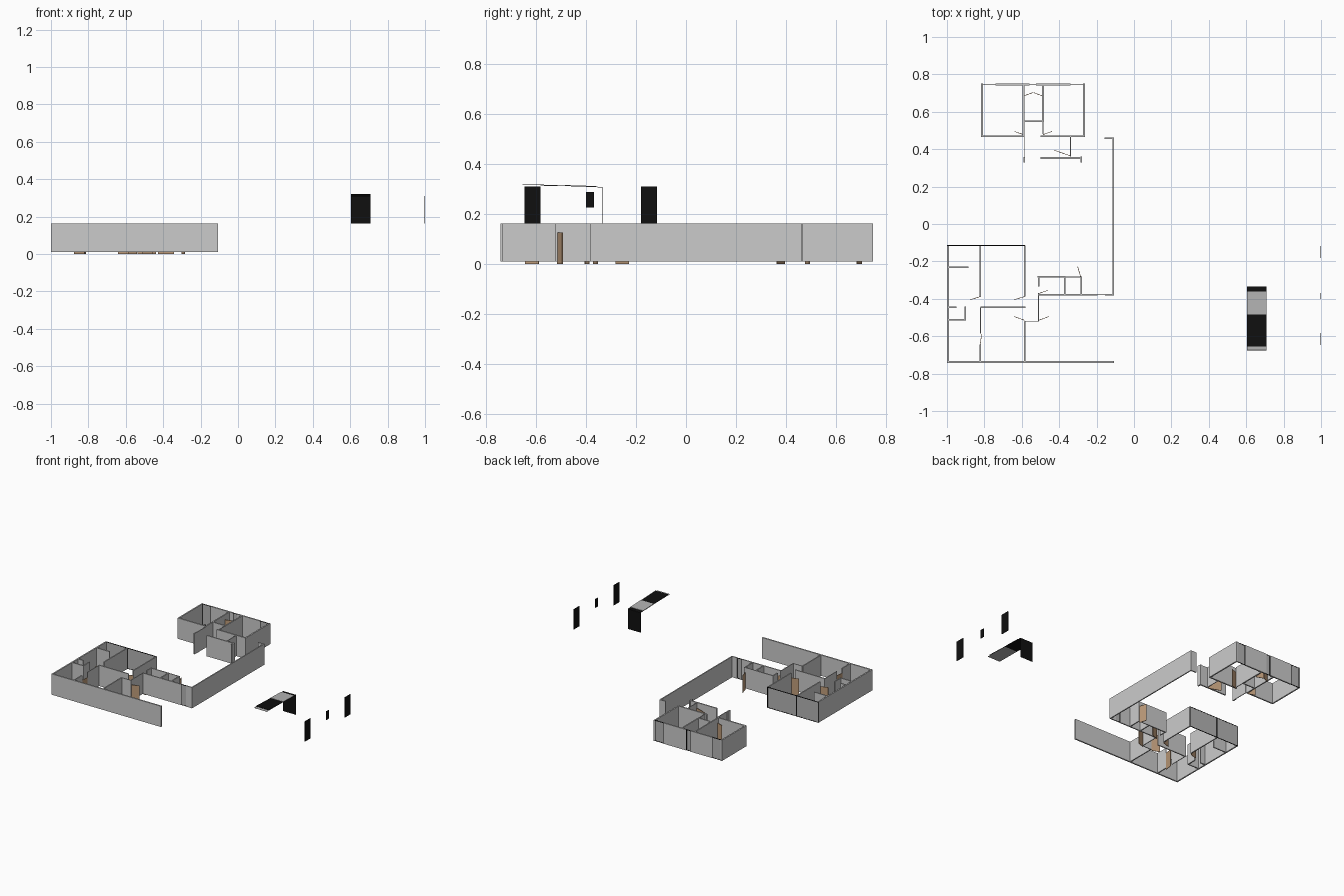
import bpy, bmesh, math
from mathutils import Matrix, Vector

Z0, Z1 = 0.01, 0.163          # wall bottom and top
DOOR_TOP = 0.127


def material(name, rgb):
    m = bpy.data.materials.new(name)
    m.diffuse_color = (*rgb, 1)
    return m


BLACK = material("black", (0.005, 0.005, 0.005))
BROWN = material("door_wood", (0.5, 0.32, 0.19))
GLASS = material("pale_glass", (0.45, 0.45, 0.45))


def slab(bm, a, b, t, z0, z1):
    """Upright box of thickness t whose centre line runs from a to b."""
    a, b = Vector(a), Vector(b)
    d, c = b - a, (a + b) / 2
    mat = (Matrix.Translation((c.x, c.y, (z0 + z1) / 2))
           @ Matrix.Rotation(math.atan2(d.y, d.x), 4, 'Z')
           @ Matrix.Diagonal((d.length, t, z1 - z0, 1)))
    bmesh.ops.create_cube(bm, size=1, matrix=mat)


def finish(name, bm, mat=None):
    me = bpy.data.meshes.new(name)
    bm.to_mesh(me)
    bm.free()
    ob = bpy.data.objects.new(name, me)
    bpy.context.collection.objects.link(ob)
    if mat:
        me.materials.append(mat)
    return ob


def walls(name, segments, t, z0=Z0, z1=Z1, mat=None):
    bm = bmesh.new()
    for x0, y0, x1, y1 in segments:
        slab(bm, (x0, y0), (x1, y1), t, z0, z1)
    return finish(name, bm, mat)


def window(name, x0, x1, y):
    """Thin pane in a slim black frame."""
    pane = bmesh.new()
    slab(pane, (x0, y), (x1, y), 0.002, Z0, Z1)
    finish(name + "_pane", pane, GLASS)
    f = 0.004
    bm = bmesh.new()
    for x in (x0 + f / 2, x1 - f / 2):
        slab(bm, (x - f / 2, y), (x + f / 2, y), 0.004, Z0, Z1)
    for z in (Z0, Z1 - f):
        slab(bm, (x0, y), (x1, y), 0.004, z, z + f)
    finish(name + "_frame", bm, BLACK)


# Front wing: outer shell
walls("front_wing_outer_walls", [
    (-0.995, -0.115, -0.995, -0.742),
    (-1.0, -0.738, -0.107, -0.738),
], 0.01)

# Front wing: room dividers
walls("front_wing_partitions", [
    (-0.822, -0.115, -0.822, -0.388),
    (-0.585, -0.115, -0.585, -0.388),
    (-0.822, -0.445, -0.58, -0.445),
    (-0.99, -0.23, -0.885, -0.23),
    (-0.99, -0.445, -0.95, -0.445),
    (-0.99, -0.513, -0.898, -0.513),
    (-0.902, -0.44, -0.902, -0.513),
    (-0.822, -0.645, -0.822, -0.735),
    (-0.585, -0.52, -0.585, -0.735),
    (-0.51, -0.283, -0.51, -0.335),
    (-0.51, -0.378, -0.195, -0.378),
    (-0.515, -0.283, -0.365, -0.283),
    (-0.37, -0.283, -0.37, -0.375),
    (-0.281, -0.28, -0.281, -0.378),
], 0.008)
walls("front_wing_thin_partitions", [
    (-0.82, -0.445, -0.82, -0.585),
    (-0.51, -0.37, -0.51, -0.52),
    (-0.585, -0.52, -0.508, -0.52),
    (-0.365, -0.283, -0.281, -0.283),
], 0.005)

# Courtyard wall linking the wings
walls("courtyard_wall", [
    (-0.111, -0.382, -0.111, 0.462),
    (-0.155, -0.378, -0.107, -0.378),
    (-0.157, 0.459, -0.107, 0.459),
], 0.008)

# Rear wing
walls("rear_wing_outer_walls", [
    (-0.813, 0.75, -0.813, 0.465),
    (-0.818, 0.469, -0.585, 0.469),
    (-0.5, 0.469, -0.262, 0.469),
    (-0.267, 0.75, -0.267, 0.465),
    (-0.74, 0.745, -0.56, 0.745),
    (-0.525, 0.745, -0.34, 0.745),
], 0.01)
walls("rear_wing_partitions", [
    (-0.591, 0.742, -0.591, 0.469),
    (-0.487, 0.742, -0.487, 0.545),
    (-0.59, 0.549, -0.487, 0.549),
    (-0.5, 0.353, -0.278, 0.353),
    (-0.282, 0.328, -0.282, 0.36),
    (-0.587, 0.328, -0.587, 0.358),
], 0.009)
walls("rear_wing_thin_partitions", [
    (-0.487, 0.545, -0.487, 0.48),
    (-0.34, 0.465, -0.34, 0.36),
    (-0.584, 0.465, -0.584, 0.358),
], 0.005)

# Open doors
walls("doors", [
    (-0.822, -0.388, -0.876, -0.405),
    (-0.585, -0.388, -0.638, -0.404),
    (-0.585, -0.515, -0.64, -0.495),
    (-0.51, -0.515, -0.456, -0.495),
    (-0.822, -0.645, -0.815, -0.59),
    (-0.51, -0.372, -0.462, -0.355),
    (-0.285, -0.283, -0.301, -0.228),
    (-0.591, 0.478, -0.64, 0.495),
    (-0.487, 0.478, -0.438, 0.495),
    (-0.588, 0.685, -0.54, 0.703),
    (-0.49, 0.685, -0.538, 0.703),
    (-0.342, 0.365, -0.428, 0.395),
], 0.003, 0.0, DOOR_TOP, BROWN)

# Floor-to-top windows
for i, (x0, x1, y) in enumerate([
        (-1.0, -0.82, -0.115), (-0.82, -0.583, -0.115),
        (-0.81, -0.74, 0.745), (-0.56, -0.525, 0.745), (-0.34, -0.27, 0.745),
        (-0.195, -0.155, -0.378)]):
    window(f"window_{i + 1}", x0, x1, y)


# Detached canopy: upright back sheet, sloping top sheet and pale inset
def sheet(name, profile, mat, t=0.002):
    """Strip across the canopy width following a (y, z) profile."""
    bm = bmesh.new()
    rows = [[bm.verts.new((x, y, z)) for x in (0.603, 0.708)] for y, z in profile]
    for p, q in zip(rows, rows[1:]):
        bm.faces.new((p[0], p[1], q[1], q[0]))
    ob = finish(name, bm, mat)
    s = ob.modifiers.new("thickness", 'SOLIDIFY')
    s.thickness = t
    s.offset = 0


sheet("canopy_back", [(-0.334, 0.162), (-0.334, 0.307)], BLACK)
sheet("canopy_top", [(-0.334, 0.308), (-0.655, 0.32)], BLACK)
sheet("canopy_lower_sheet", [(-0.36, 0.3125), (-0.675, 0.315)], GLASS, 0.001)
sheet("canopy_inset", [(-0.36, 0.3115), (-0.485, 0.3155)], GLASS)

# Free-standing thin dark panels
for name, y0, y1, z0, z1 in [
        ("panel_front", -0.648, -0.584, 0.162, 0.31),
        ("panel_small", -0.4, -0.368, 0.226, 0.289),
        ("panel_rear", -0.181, -0.117, 0.162, 0.31)]:
    walls(name, [(0.998, y0, 0.998, y1)], 0.004, z0, z1, BLACK)
